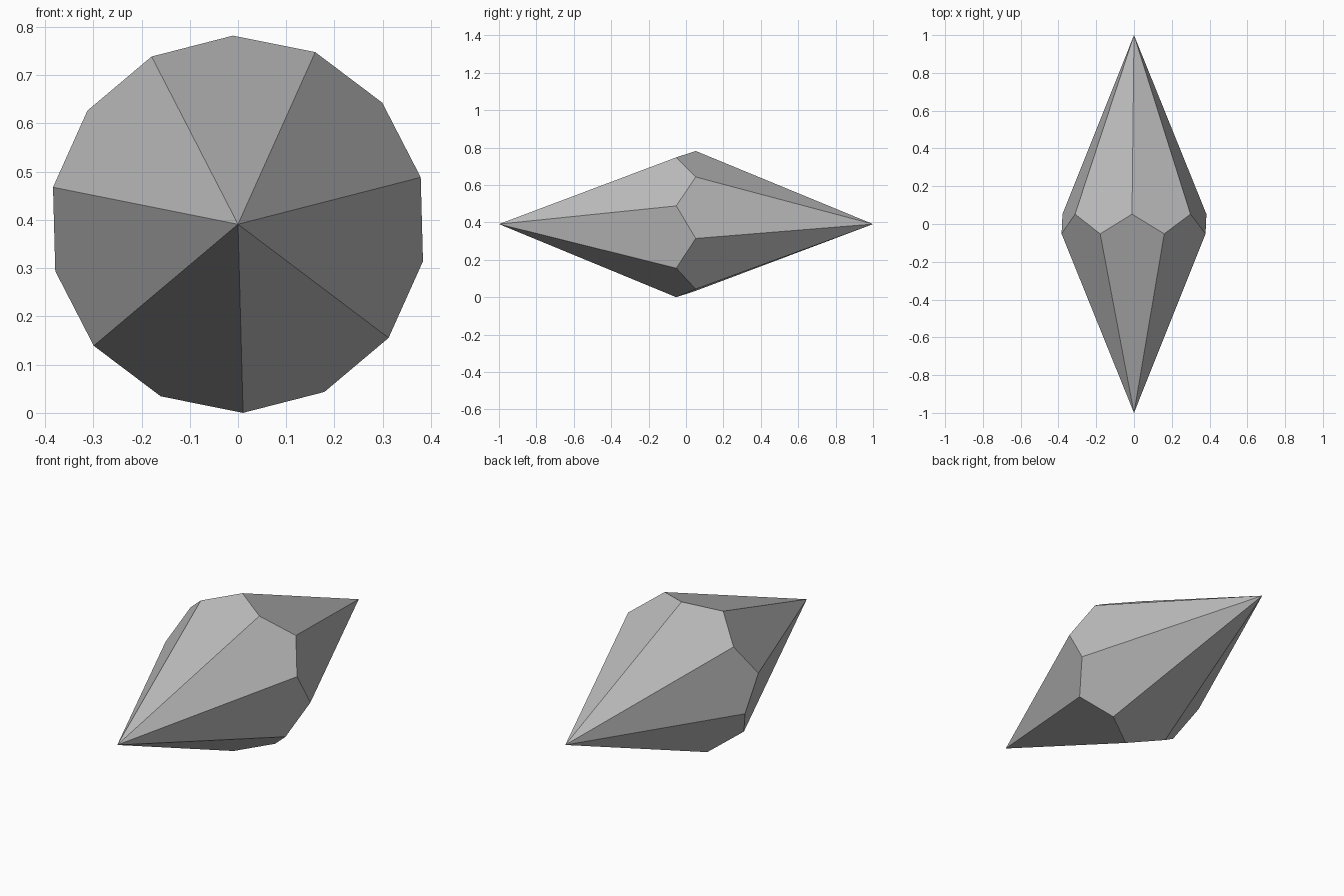
import bpy, bmesh
from math import cos, sin, tan, pi, radians

if "Cube" in bpy.data.objects:
    bpy.data.objects.remove(bpy.data.objects["Cube"], do_unlink=True)

SIDES = 7                          # kites around each point
RADIUS = 0.391
START = radians(14.4)              # turn of the first girdle corner
ZIGZAG = tan(pi / (2 * SIDES)) ** 2  # girdle offset that keeps the kites flat

# Plain grey
grey = bpy.data.materials.new("grey")
grey.use_nodes = True
colour = (0.5, 0.5, 0.5, 1)
grey.diffuse_color = colour
grey.node_tree.nodes["Principled BSDF"].inputs["Base Color"].default_value = colour

# Two points and a zigzag girdle, joined by kite faces
bm = bmesh.new()
points = [bm.verts.new((0, y, RADIUS)) for y in (-1, 1)]
girdle = []
for i in range(2 * SIDES):
    a = START + i * pi / SIDES
    y = ZIGZAG if i % 2 else -ZIGZAG
    girdle.append(bm.verts.new((RADIUS * cos(a), y, RADIUS + RADIUS * sin(a))))
for i in range(2 * SIDES):
    corners = [girdle[(i + k) % (2 * SIDES)] for k in range(3)]
    bm.faces.new([points[i % 2]] + corners)
bmesh.ops.recalc_face_normals(bm, faces=bm.faces)

mesh = bpy.data.meshes.new("kite_faced_crystal")
bm.to_mesh(mesh)
bm.free()
mesh.materials.append(grey)
crystal = bpy.data.objects.new("kite_faced_crystal", mesh)
bpy.context.collection.objects.link(crystal)
